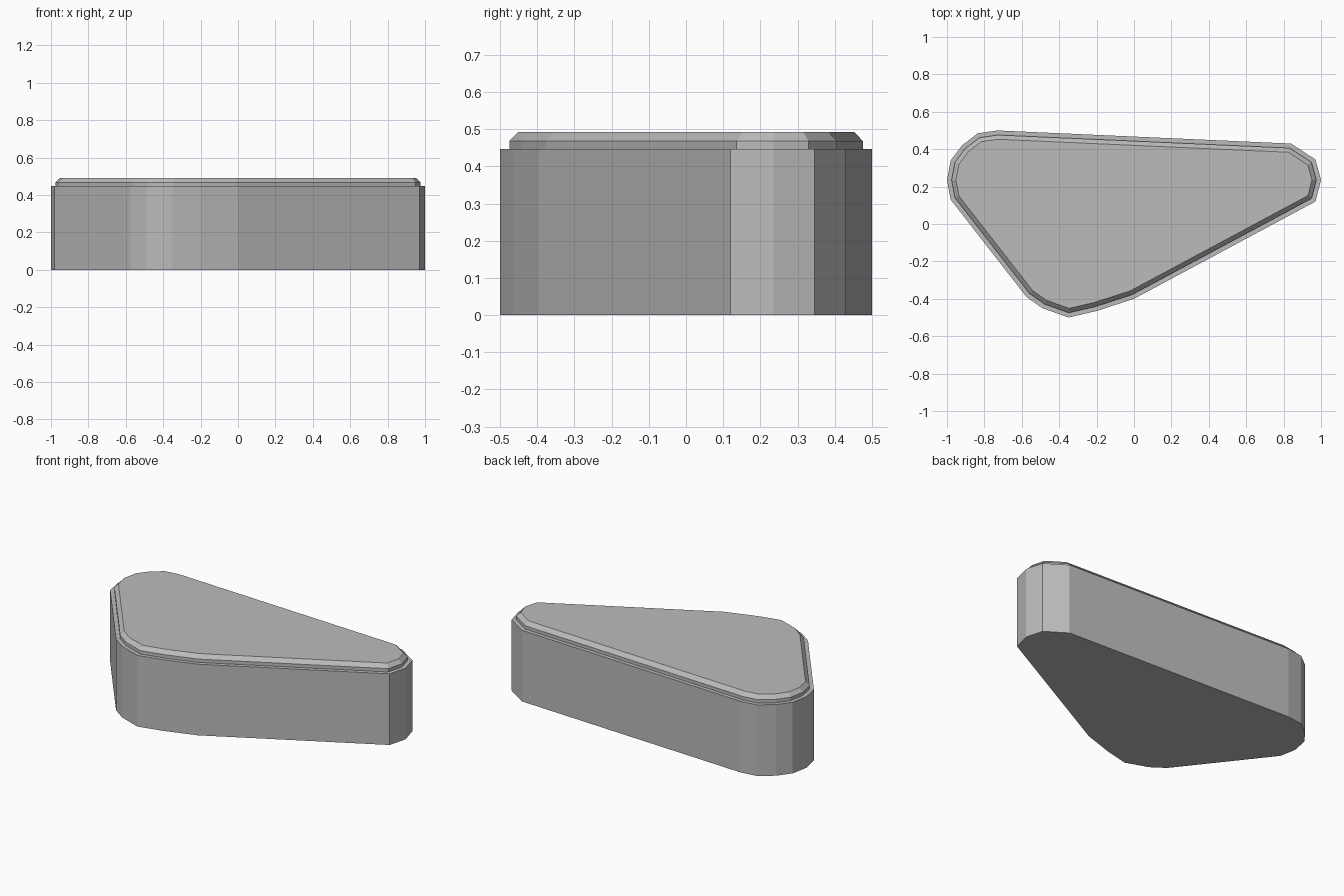
import bpy
from mathutils import Vector

cube = bpy.data.objects.get("Cube")
if cube:
    bpy.data.objects.remove(cube, do_unlink=True)

grey = bpy.data.materials.new("grey")
grey.use_nodes = True
colour = (0.5, 0.5, 0.5, 1)
grey.diffuse_color = colour
grey.node_tree.nodes["Principled BSDF"].inputs["Base Color"].default_value = colour

# Rounded triangular outline, counter-clockwise from above
OUTLINE = [Vector(p) for p in (
    (0, -0.40), (0.97, 0.12), (1, 0.235), (0.97, 0.345), (0.84, 0.43),
    (-0.73, 0.50), (-0.835, 0.485), (-0.92, 0.42), (-0.98, 0.34), (-1, 0.235),
    (-0.98, 0.13), (-0.575, -0.39), (-0.49, -0.45), (-0.35, -0.50), (-0.20, -0.465))]


def inset(points, distance):
    """Move every edge inward by the same distance with mitred corners."""
    result = []
    for i, p in enumerate(points):
        a = (p - points[i - 1]).normalized()
        b = (points[(i + 1) % len(points)] - p).normalized()
        na, nb = Vector((-a.y, a.x)), Vector((-b.y, b.x))
        result.append(p + (na + nb) * distance / (1 + na.dot(nb)))
    return result


def stack(name, levels):
    """Join inset copies of the outline at (inset, height) levels into a solid."""
    n = len(OUTLINE)
    verts = [(p.x, p.y, z) for d, z in levels for p in inset(OUTLINE, d)]
    faces = [tuple(reversed(range(n))), tuple(range(len(verts) - n, len(verts)))]
    for k in range(len(levels) - 1):
        for i in range(n):
            j = (i + 1) % n
            faces.append((k * n + i, k * n + j, (k + 1) * n + j, (k + 1) * n + i))
    mesh = bpy.data.meshes.new(name)
    mesh.from_pydata(verts, [], faces)
    mesh.materials.append(grey)
    obj = bpy.data.objects.new(name, mesh)
    bpy.context.collection.objects.link(obj)
    return obj


# Straight-sided body, then a smaller raised lid with a chamfered rim
stack("body", [(0, 0), (0, 0.447)])
stack("lid", [(0.024, 0.447), (0.024, 0.468), (0.047, 0.492)])
